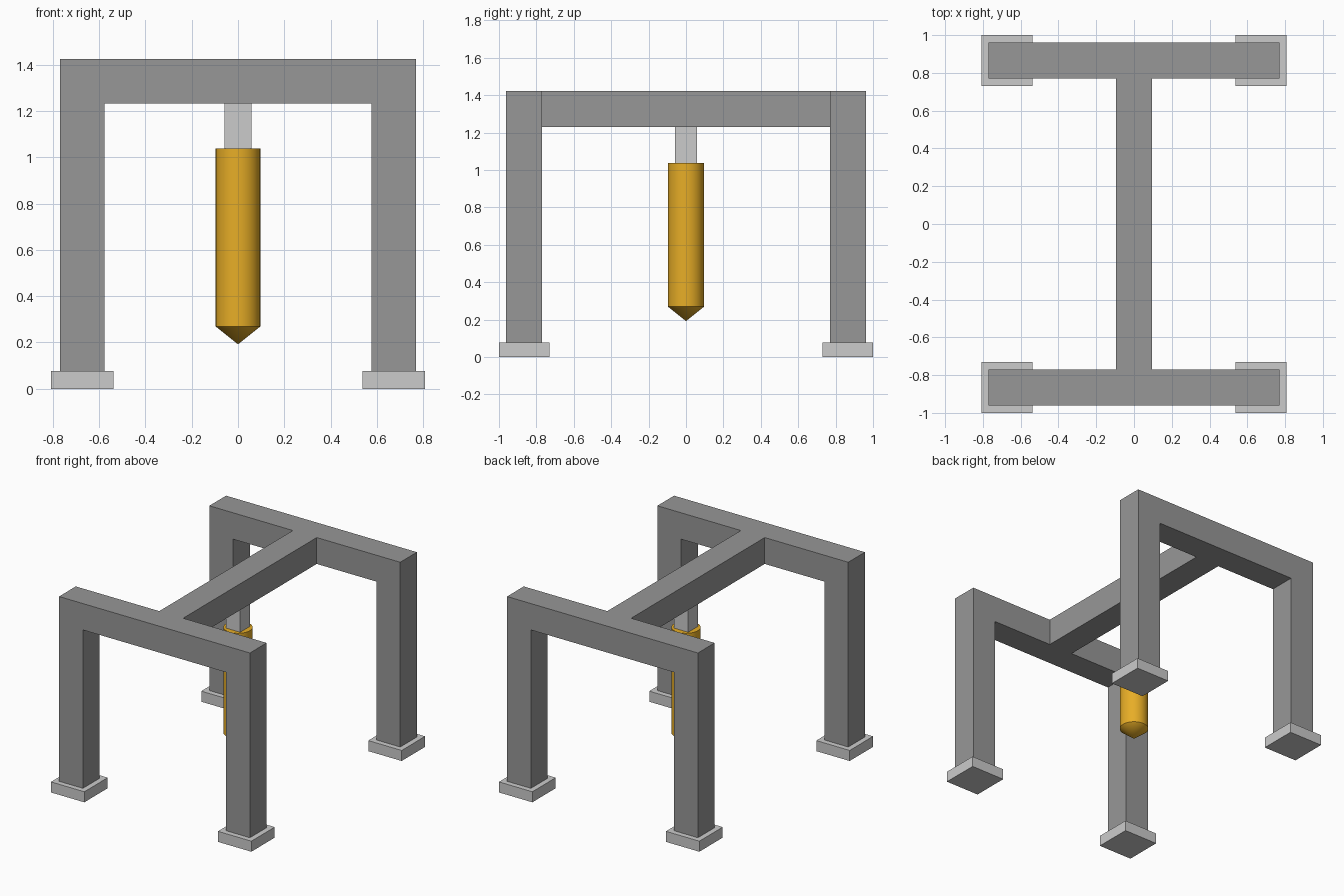
import bpy, bmesh, math
from mathutils import Vector

if "Cube" in bpy.data.objects:
    bpy.data.objects.remove(bpy.data.objects["Cube"])

U = 1 / 26            # design grid step
TOP = 37 * U          # top of the frame
BEAM = 5 * U          # square section of legs and beams


def material(name, rgb):
    mat = bpy.data.materials.new(name)
    mat.diffuse_color = (*rgb, 1)
    mat.use_nodes = True
    mat.node_tree.nodes["Principled BSDF"].inputs["Base Color"].default_value = mat.diffuse_color
    return mat


dark_grey = material("dark_grey", (0.31, 0.31, 0.31))
gold = material("gold", (0.80, 0.42, 0.02))


def finish(bm, name, mat=None):
    bmesh.ops.recalc_face_normals(bm, faces=bm.faces)
    mesh = bpy.data.meshes.new(name)
    bm.to_mesh(mesh)
    bm.free()
    obj = bpy.data.objects.new(name, mesh)
    bpy.context.collection.objects.link(obj)
    if mat:
        mesh.materials.append(mat)
    return obj


def box(name, lo, hi, mat=None):
    bm = bmesh.new()
    bmesh.ops.create_cube(bm, size=1)
    for v in bm.verts:
        v.co = Vector([(a + b) / 2 + c * (b - a) for a, b, c in zip(lo, hi, v.co)])
    return finish(bm, name, mat)


def portal(name, y):
    # Upside-down U profile extruded along y
    a, b, z0, z1 = 20 * U, 15 * U, 2 * U, TOP - BEAM
    pts = [(-a, z0), (-b, z0), (-b, z1), (b, z1), (b, z0), (a, z0), (a, TOP), (-a, TOP)]
    bm = bmesh.new()
    face = bm.faces.new([bm.verts.new((x, y - BEAM / 2, z)) for x, z in pts])
    ext = bmesh.ops.extrude_face_region(bm, geom=[face], use_keep_orig=True)
    moved = [g for g in ext["geom"] if isinstance(g, bmesh.types.BMVert)]
    bmesh.ops.translate(bm, vec=(0, BEAM, 0), verts=moved)
    return finish(bm, name, dark_grey)


# Frame: two portals joined by a cross beam
portal("front_portal", -22.5 * U)
portal("back_portal", 22.5 * U)
box("cross_beam", (-BEAM / 2, -20 * U, TOP - BEAM), (BEAM / 2, 20 * U, TOP), dark_grey)

# Foot pads
for sx, side in ((-1, "left"), (1, "right")):
    for sy, end in ((-1, "front"), (1, "back")):
        cx, cy, h = sx * 17.5 * U, sy * 22.5 * U, 3.5 * U
        box(f"{end}_{side}_foot", (cx - h, cy - h, 0), (cx + h, cy + h, 2 * U))

# Square hanger under the beam
box("hanger", (-1.5 * U, -1.5 * U, 27 * U), (1.5 * U, 1.5 * U, TOP - BEAM))

# Pointed hanging rod: lathed half profile
bm = bmesh.new()
profile = [(0, 5), (2.5, 7), (2.5, 27), (0, 27)]
verts = [bm.verts.new((r * U, 0, z * U)) for r, z in profile]
edges = [bm.edges.new(pair) for pair in zip(verts, verts[1:])]
bmesh.ops.spin(bm, geom=verts + edges, axis=(0, 0, 1), cent=(0, 0, 0),
               angle=math.tau, steps=48, use_merge=False)
bmesh.ops.remove_doubles(bm, verts=bm.verts, dist=1e-4)
rod = finish(bm, "pointed_rod", gold)
bpy.context.view_layer.objects.active = rod
rod.select_set(True)
bpy.ops.object.shade_smooth_by_angle(angle=math.radians(30))
